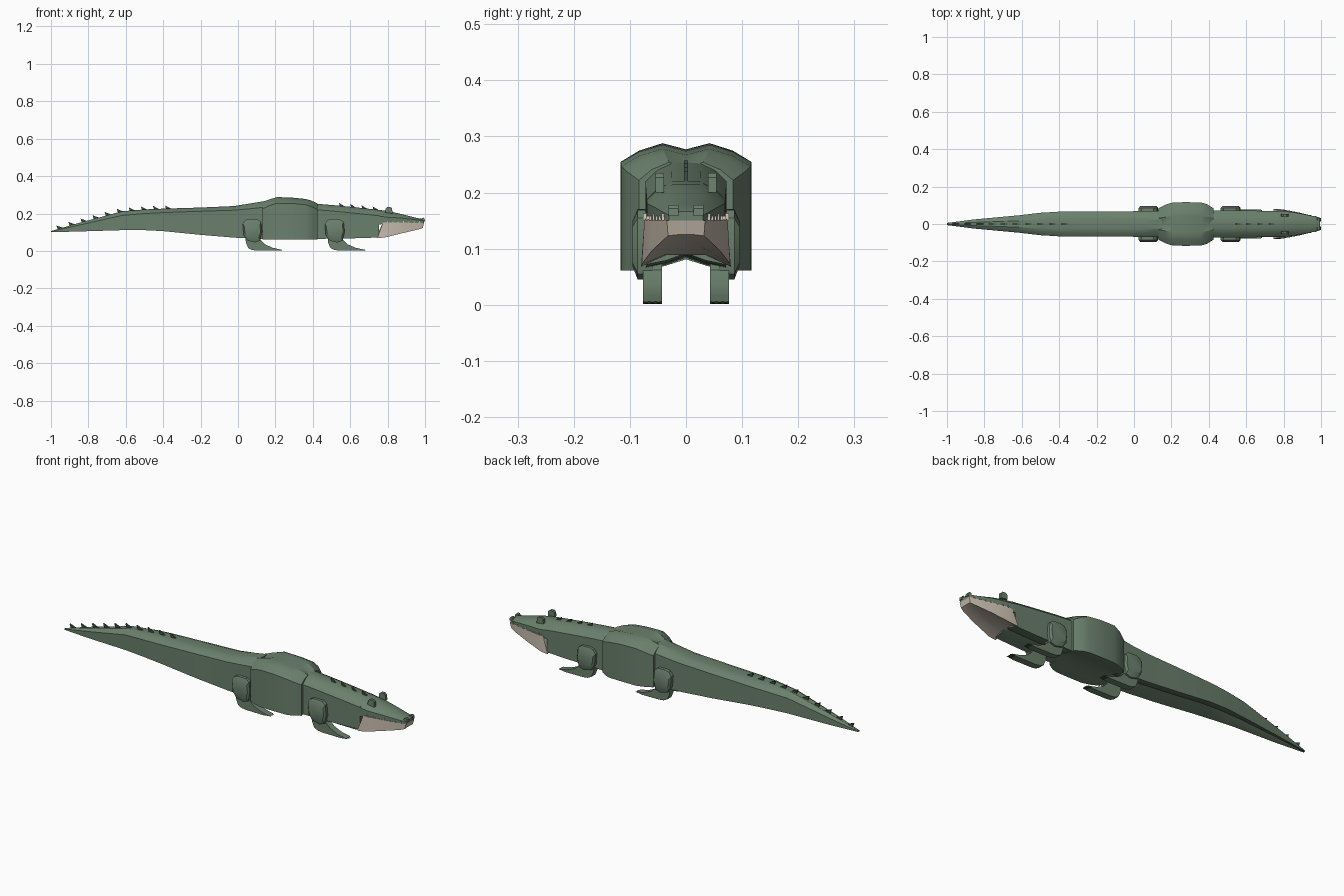
import bpy, bmesh, math

if "Cube" in bpy.data.objects:
    bpy.data.objects.remove(bpy.data.objects["Cube"])

def material(name, rgb):
    m = bpy.data.materials.new(name)
    m.diffuse_color = (*rgb, 1)
    m.use_nodes = True
    m.node_tree.nodes["Principled BSDF"].inputs["Base Color"].default_value = m.diffuse_color
    return m

GREEN = material("hide green", (0.145, 0.215, 0.15))
DARK = material("dark green", (0.05, 0.085, 0.055))
TAN = material("pale jaw", (0.56, 0.49, 0.41))

def finish(name, bm, mat, smooth=True):
    bmesh.ops.recalc_face_normals(bm, faces=bm.faces)
    me = bpy.data.meshes.new(name)
    bm.to_mesh(me)
    bm.free()
    ob = bpy.data.objects.new(name, me)
    bpy.context.collection.objects.link(ob)
    me.materials.append(mat)
    if smooth:
        bpy.ops.object.select_all(action='DESELECT')
        ob.select_set(True)
        bpy.context.view_layer.objects.active = ob
        bpy.ops.object.shade_smooth_by_angle(angle=math.radians(32))
    return ob

def loft(name, rings, mat):
    """Join a list of equal-length rings of points and cap both ends."""
    bm = bmesh.new()
    loops = [[bm.verts.new(p) for p in r] for r in rings]
    n = len(loops[0])
    for a, b in zip(loops, loops[1:]):
        for i in range(n):
            bm.faces.new((a[i], a[(i + 1) % n], b[(i + 1) % n], b[i]))
    for end in (loops[0], loops[-1]):
        bm.faces.new(end)
    return finish(name, bm, mat)

def hide_ring(x, w, lo, hi, shoulder, dip=0.0, groove=0.0):
    """Boxy section: sloped shoulders, dipped spine, grooved underside."""
    half = [(0.36 * w, hi), (0.72 * w, hi - 0.4 * (hi - shoulder)), (w, shoulder),
            (w, lo), (0.5 * w, lo + 0.35 * groove)]
    pts = [(0, hi - dip)] + half + [(0, lo + groove)] + [(-y, z) for y, z in reversed(half)]
    return [(x, y, z) for y, z in pts]

def prism(name, profile, y0, y1, mat, smooth=True):
    """Extrude an x-z outline from y0 to y1."""
    bm = bmesh.new()
    a = [bm.verts.new((x, y0, z)) for x, z in profile]
    b = [bm.verts.new((x, y1, z)) for x, z in profile]
    n = len(a)
    bm.faces.new(a)
    bm.faces.new(b)
    for i in range(n):
        bm.faces.new((a[i], a[(i + 1) % n], b[(i + 1) % n], b[i]))
    return finish(name, bm, mat, smooth)

# Tail and hips
tail = [(-1.0, .006, .100, .106, .104, 0), (-.85, .025, .104, .150, .138, .01),
        (-.62, .046, .111, .212, .190, .02), (-.50, .060, .111, .222, .200, .022),
        (-.40, .066, .106, .226, .205, .024), (-.20, .068, .086, .232, .212, .024),
        (-.02, .068, .071, .240, .218, .024), (.06, .069, .067, .253, .225, .022),
        (.15, .070, .064, .268, .235, .02)]
loft("tail", [hide_ring(x, w, l, h, s, 0.003 if x > -.9 else 0, g)
              for x, w, l, h, s, g in tail], GREEN)

# Wide belly
belly = [(.13, .084, .262, .225), (.17, .104, .276, .243), (.21, .116, .288, .255),
         (.29, .1165, .285, .254), (.36, .115, .278, .247), (.39, .106, .270, .238),
         (.425, .084, .254, .222)]
loft("belly", [hide_ring(x, w, .061, h, s, 0.011, .02) for x, w, h, s in belly], GREEN)

# Neck
neck = [(.40, .072, .064, .254, .222), (.52, .072, .066, .244, .212),
        (.64, .071, .068, .232, .200), (.755, .070, .072, .219, .188)]
loft("neck", [hide_ring(x, w, l, h, s, 0, .02) for x, w, l, h, s in neck], GREEN)

# Upper head and snout
head = [(.74, .070, .140, .221, .188), (.80, .069, .146, .214, .180),
        (.87, .060, .148, .198, .176), (.94, .046, .148, .180, .168),
        (.985, .036, .147, .171, .163), (.995, .030, .150, .166, .160)]
loft("upper_head", [hide_ring(x, w, l, h, s, 0, 0) for x, w, l, h, s in head], GREEN)

# Lower jaw: leaning back edge, flared bottom, raised middle underneath
def jaw_ring(xt, xb, wt, wb, top, lo, mid):
    half = [(xt, wt, top), (xb, wb, lo), (xb, 0.45 * wb, mid)]
    return half + [(x, -y, z) for x, y, z in reversed(half)]

loft("lower_jaw", [jaw_ring(.775, .745, .073, .080, .152, .068, .088),
                   jaw_ring(.80, .785, .074, .079, .153, .072, .090),
                   jaw_ring(.88, .88, .060, .062, .151, .095, .103),
                   jaw_ring(.965, .965, .041, .041, .150, .115, .118),
                   jaw_ring(.995, .988, .034, .032, .150, .123, .125)], TAN)

# Legs: rounded thigh plus forward-swept foot
thigh = [(.025, .145), (.04, .165), (.06, .171), (.105, .169), (.123, .155), (.128, .10),
         (.118, .055), (.09, .045), (.05, .055), (.03, .085)]
foot = [(.038, .10), (.042, .045), (.055, .015), (.075, .005), (.10, .002), (.20, .001),
        (.235, .006), (.185, .017), (.145, .035), (.118, .062), (.112, .10)]
for pair, dx, stretch in (("rear", 0, 1), ("front", .438, 1.03)):
    for side, s in (("left", 1), ("right", -1)):
        def shift(outline):
            return [(x * stretch + dx, z) for x, z in outline]
        inner = [(x, s * .060, z) for x, z in shift(thigh)]
        mid = [(x, s * .086, z) for x, z in shift(thigh)]
        outer = [(.08 * stretch + dx + (x - .08 * stretch - dx) * .85, s * .095,
                  .11 + (z - .11) * .65) for x, z in shift(thigh)]
        loft(f"{pair}_{side}_thigh", [inner, mid, outer], GREEN)
        prism(f"{pair}_{side}_foot", shift(foot), s * .043, s * .077, GREEN)
        # Claws
        for k in range(3):
            y = s * (.049 + .011 * k)
            x = .215 * stretch + dx
            prism(f"{pair}_{side}_claw_{k + 1}", [(x, .002), (x + .026, .004), (x, .008)],
                  y - .003, y + .003, DARK, False)

# Eyes and nostrils
for side, s in (("left", 1), ("right", -1)):
    prism(f"{side}_eye", [(.787, .205), (.789, .227), (.798, .235), (.815, .235),
                         (.824, .227), (.826, .20)], s * .039, s * .054, GREEN)
    prism(f"{side}_nostril", [(.977, .160), (.981, .176), (.992, .178), (.998, .172),
                             (1.0, .158)], s * .013, s * .031, GREEN)
    # Teeth along the gum line
    for k in range(7):
        t = k / 6
        x, y = .80 + .17 * t, s * (.0735 - .033 * t)
        h = .012 if k % 3 == 0 else .007
        prism(f"{side}_tooth_{k + 1}", [(x - .005, .150), (x, .151 + h), (x + .005, .150)],
              y - .003, y + .003, TAN, False)

# Back spikes following the spine
def spine_z(x, table):
    x = min(max(x, table[0][0]), table[-1][0])
    for (xa, za), (xb, zb) in zip(table, table[1:]):
        if x <= xb:
            return za + (zb - za) * (x - xa) / (xb - xa)

tail_top = [(r[0], r[3]) for r in tail]
neck_top = [(r[0], r[3]) for r in neck]
spots = [(-.955 + .0645 * i, tail_top) for i in range(10)]
spots += [(.555 + .06 * i, neck_top) for i in range(4)]
for i, (x, table) in enumerate(spots):
    z = spine_z(x, table)
    zf = spine_z(x + .026, table)
    prism(f"back_spike_{i + 1}", [(x - .016, z + .017), (x + .026, zf - .006), (x - .008, z - .008)],
          -.004, .004, DARK, False)
